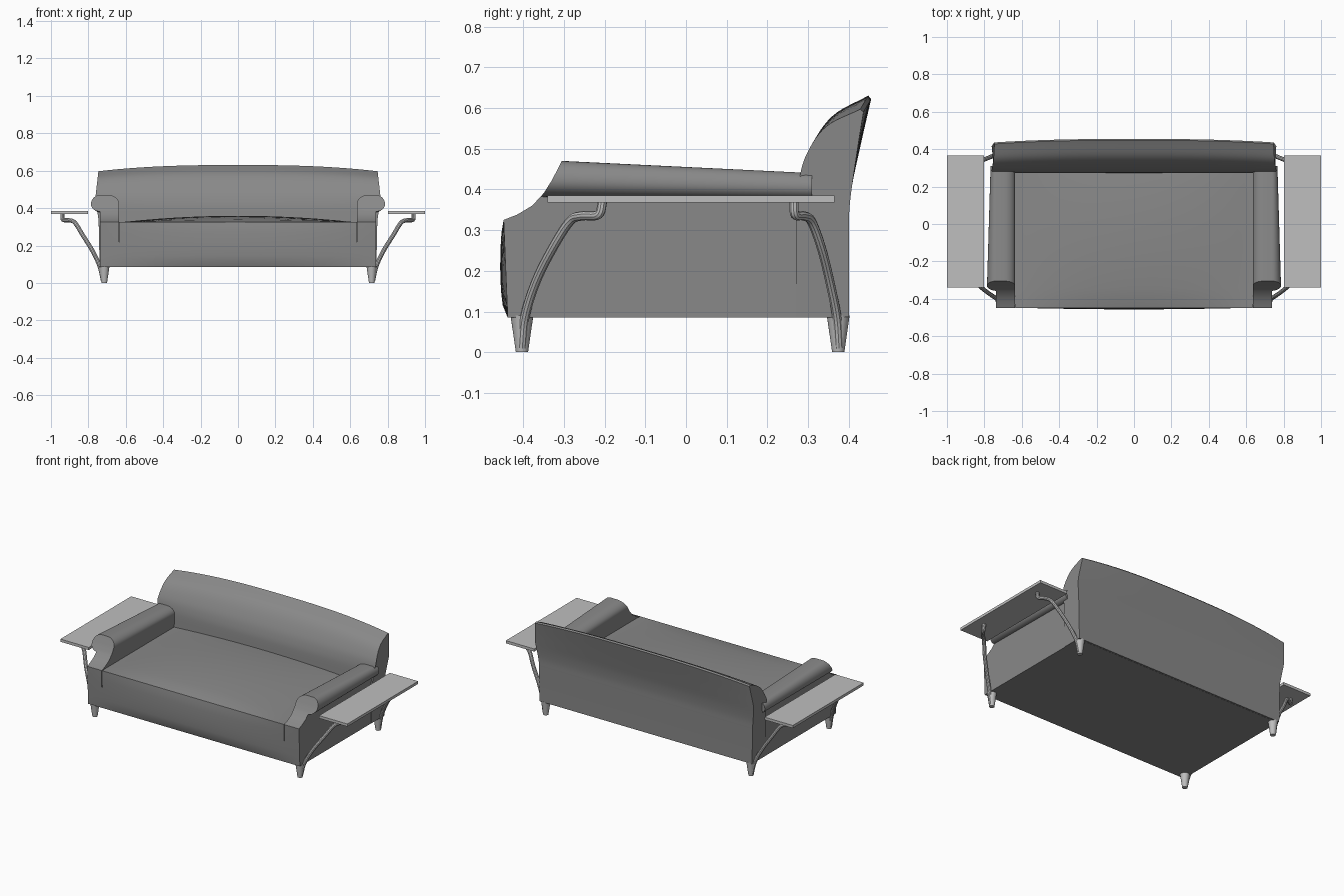
import bpy, bmesh, math
from mathutils import Vector

cube = bpy.data.objects.get("Cube")
if cube:
    bpy.data.objects.remove(cube, do_unlink=True)


def make_material(name, value):
    mat = bpy.data.materials.new(name)
    mat.use_nodes = True
    colour = (value, value, value, 1)
    mat.diffuse_color = colour
    mat.node_tree.nodes["Principled BSDF"].inputs["Base Color"].default_value = colour
    return mat


fabric = make_material("grey fabric", 0.25)
metal = make_material("pale metal", 0.52)


def interp(table, t):
    """Piecewise linear lookup in a short table of pairs."""
    if t <= table[0][0]:
        return table[0][1]
    for (a, va), (b, vb) in zip(table, table[1:]):
        if t <= b:
            return va + (vb - va) * (t - a) / (b - a)
    return table[-1][1]


def activate(obj):
    bpy.ops.object.select_all(action='DESELECT')
    obj.select_set(True)
    bpy.context.view_layer.objects.active = obj


def smooth(obj, angle=35):
    activate(obj)
    bpy.ops.object.shade_smooth_by_angle(angle=math.radians(angle))


def finish(bm, name, mat):
    bmesh.ops.recalc_face_normals(bm, faces=bm.faces)
    mesh = bpy.data.meshes.new(name)
    bm.to_mesh(mesh)
    bm.free()
    mesh.materials.append(mat)
    obj = bpy.data.objects.new(name, mesh)
    bpy.context.collection.objects.link(obj)
    return obj


def loft(name, rings, mat):
    """Skin closed rings of equal length and cap both ends."""
    bm = bmesh.new()
    loops = [[bm.verts.new(p) for p in ring] for ring in rings]
    for a, b in zip(loops, loops[1:]):
        for i in range(len(a)):
            j = (i + 1) % len(a)
            bm.faces.new((a[i], a[j], b[j], b[i]))
    bm.faces.new(loops[0])
    bm.faces.new(loops[-1])
    return finish(bm, name, mat)


def box(name, lo, hi, mat):
    ring = lambda z: [(lo[0], lo[1], z), (hi[0], lo[1], z), (hi[0], hi[1], z), (lo[0], hi[1], z)]
    return loft(name, [ring(lo[2]), ring(hi[2])], mat)


def spline(points, steps=6):
    """Catmull-Rom curve through the points."""
    pts = [Vector(p) for p in points]
    pts = [2 * pts[0] - pts[1]] + pts + [2 * pts[-1] - pts[-2]]
    out = []
    for a, b, c, d in zip(pts, pts[1:], pts[2:], pts[3:]):
        for s in range(steps):
            t = s / steps
            out.append(0.5 * (2 * b + (c - a) * t + (2 * a - 5 * b + 4 * c - d) * t ** 2
                              + (3 * b - a - 3 * c + d) * t ** 3))
    return out + [pts[-2]]


# Seat base with a bulging front and a crowned top
STEPS = 40
rings = []
for i in range(STEPS + 1):
    x = 0.738 * (2 * i / STEPS - 1)
    bulge = 1 - (x / 0.738) ** 2
    crown = max(0, 1 - (x / 0.62) ** 2)
    ring = [(x, 0.39, 0.085)]
    for k in range(9):
        v = k / 8
        ring.append((x, -0.438 - 0.01 * v - 0.014 * bulge * math.sin(math.pi * v ** 0.7) ** 0.6 * (k < 8),
                     0.085 + 0.24 * v))
    for k in range(1, 16):
        v = k / 16
        ring.append((x, -0.448 + 0.838 * v, 0.325 + 0.034 * crown * math.sin(math.pi * v) ** 0.6))
    ring.append((x, 0.39, 0.325))
    rings.append(ring)
base = loft("seat_base", rings, fabric)

# Slits in the front where the arms meet the seat
for s in (-1, 1):
    cutter = box("slit_cutter", (s * 0.635 - 0.002, -0.5, 0.22), (s * 0.635 + 0.002, -0.43, 0.34), fabric)
    cutter.hide_render = True
    mod = base.modifiers.new("slit", 'BOOLEAN')
    mod.operation = 'DIFFERENCE'
    mod.object = cutter
    activate(base)
    bpy.ops.object.modifier_apply(modifier=mod.name)
    bpy.data.objects.remove(cutter, do_unlink=True)
smooth(base)

# Backrest: side profile swept across, higher in the middle
front_edge = spline([(0.27, 0.30, 0), (0.278, 0.42, 0), (0.298, 0.49, 0), (0.345, 0.555, 0), (0.428, 0.597, 0)])
rear_edge = spline([(0.436, 0.59, 0), (0.42, 0.49, 0), (0.403, 0.37, 0), (0.40, 0.30, 0)])
profile = [Vector((0.27, 0.086, 0))] + front_edge + rear_edge + [Vector((0.40, 0.086, 0))]
width = [(0.085, 0.74), (0.33, 0.745), (0.46, 0.762), (0.60, 0.746)]
rings = []
for i in range(STEPS + 1):
    t = math.sin(math.pi / 2 * (2 * i / STEPS - 1))
    crown = 1 - abs(t) ** 2.6
    ring = []
    for p in profile:
        lift = max(0, (p.y - 0.42) / 0.18)
        ring.append((t * interp(width, p.y), p.x + 0.02 * crown * lift, p.y + 0.034 * crown * lift))
    rings.append(ring)
smooth(loft("backrest", rings, fabric))

# Rolled arms: rows by height, swept-back front
nose = [(0.30, -0.438), (0.325, -0.448), (0.338, -0.415), (0.36, -0.378),
        (0.39, -0.35), (0.42, -0.331), (0.45, -0.315), (0.47, -0.305)]


def arm_row(z):
    """Inner and outer edge of the arm at one height."""
    inner, outer = 0.635, 0.738
    if z > 0.42:
        inner += 0.06 * (1 - math.sqrt(max(0, 1 - ((z - 0.42) / 0.05) ** 2)))
    if z > 0.382:
        r = 0.038 if z < 0.42 else 0.05
        outer += 0.048 * math.sqrt(max(0, 1 - ((z - 0.42) / r) ** 2))
    return inner, outer


heights = [0.30, 0.325, 0.338, 0.36, 0.382] + [0.42 - 0.038 * math.cos(a * math.pi / 12) for a in range(1, 6)]
heights += [0.42 + 0.05 * math.sin(a * math.pi / 16) for a in range(9)]
for s, side in ((-1, "right"), (1, "left")):
    bm = bmesh.new()
    rows = []
    for z in heights:
        inner, outer = arm_row(z)
        back_outer = outer - 0.4 * max(0, outer - 0.738)
        back_z = z - 0.03 * max(0, (z - 0.36) / 0.11)
        y = interp(nose, z)
        corners = [(inner, y, z), (outer, y, z), (back_outer, 0.31, back_z), (inner, 0.31, back_z)]
        rows.append([bm.verts.new((s * a, b, c)) for a, b, c in corners])
    for lower, upper in zip(rows, rows[1:]):
        for i in range(4):
            j = (i + 1) % 4
            bm.faces.new((lower[i], lower[j], upper[j], upper[i]))
    bm.faces.new(rows[0])
    bm.faces.new(rows[-1])
    smooth(finish(bm, side + "_arm", fabric))

    # Side table top
    xs = sorted((s * 0.803, s * 1.0))
    box(side + "_table_top", (xs[0], -0.34, 0.368), (xs[1], 0.365, 0.385), metal)

    # Tapered feet
    for y, end in ((-0.403, "front"), (0.374, "rear")):
        bpy.ops.mesh.primitive_cone_add(vertices=24, radius1=0.015, radius2=0.028, depth=0.09,
                                        location=(s * 0.715, y, 0.045))
        foot = bpy.context.object
        foot.name = f"{side}_{end}_foot"
        foot.data.materials.append(metal)
        smooth(foot)

    # Bent tubes carrying the table
    tubes = {
        "front": [(0.722, -0.403, 0.012), (0.74, -0.395, 0.09), (0.78, -0.368, 0.175), (0.83, -0.328, 0.255),
                  (0.872, -0.285, 0.322), (0.905, -0.255, 0.335), (0.935, -0.215, 0.338), (0.938, -0.205, 0.37)],
        "rear": [(0.722, 0.376, 0.012), (0.74, 0.37, 0.09), (0.78, 0.353, 0.175), (0.83, 0.333, 0.255),
                 (0.872, 0.308, 0.322), (0.905, 0.288, 0.335), (0.935, 0.268, 0.338), (0.938, 0.265, 0.37)],
    }
    for end, path in tubes.items():
        pts = spline([(s * x, y, z) for x, y, z in path])
        curve = bpy.data.curves.new(f"{side}_{end}_tube", 'CURVE')
        curve.dimensions = '3D'
        curve.bevel_depth = 0.0115
        curve.bevel_resolution = 3
        curve.use_fill_caps = True
        line = curve.splines.new('POLY')
        line.points.add(len(pts) - 1)
        for point, p in zip(line.points, pts):
            point.co = (*p, 1)
        curve.materials.append(metal)
        tube = bpy.data.objects.new(f"{side}_{end}_tube", curve)
        bpy.context.collection.objects.link(tube)
        activate(tube)
        bpy.ops.object.convert(target='MESH')
        smooth(bpy.context.object)
